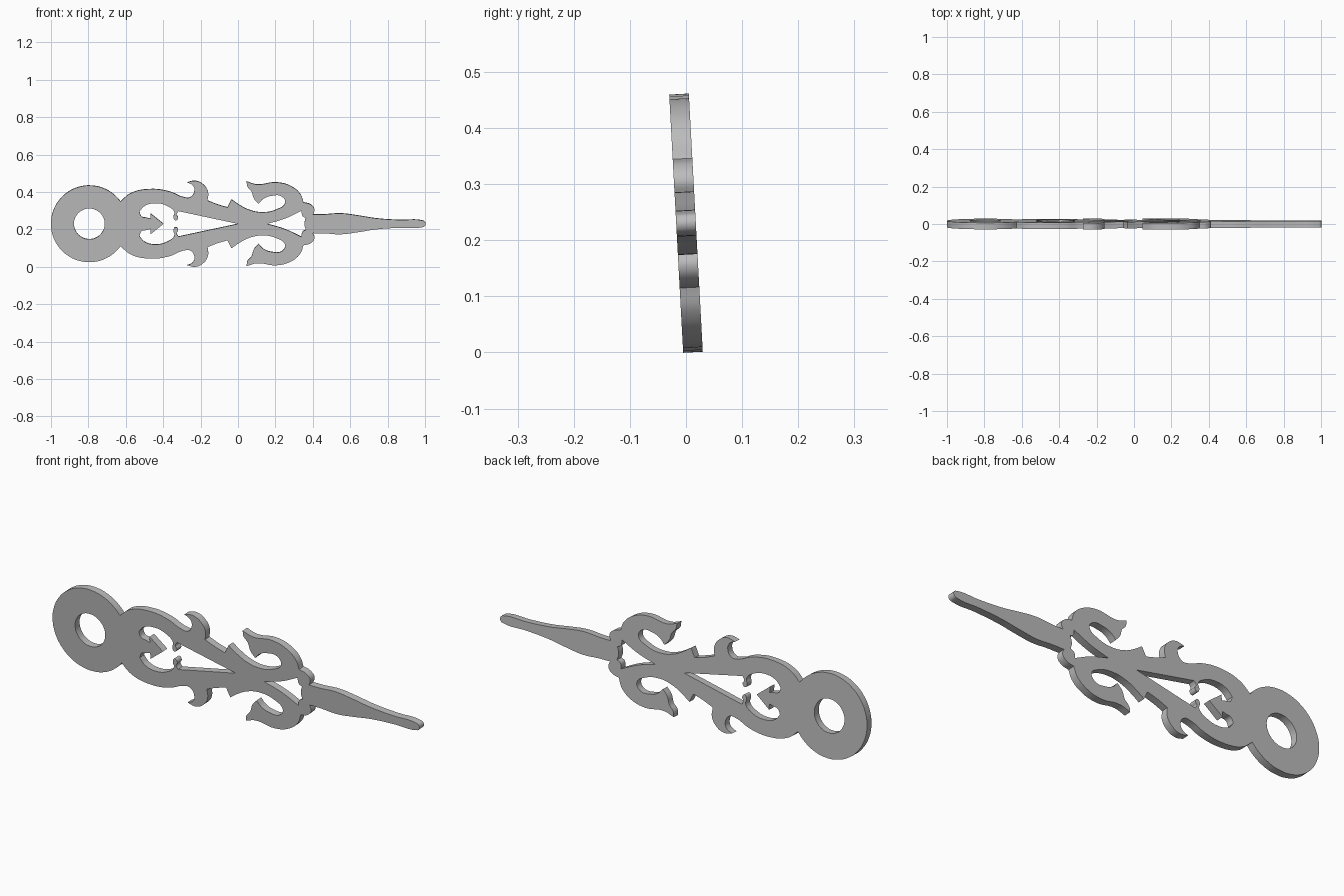
import bpy
from math import radians, sin, cos

cube = bpy.data.objects.get("Cube")
if cube:
    bpy.data.objects.remove(cube, do_unlink=True)

THICKNESS = 0.035
LEAN = 3.1
SMOOTH, CORNER = "AUTO", "VECTOR"


def smooth(*points):
    return [(x, v, SMOOTH) for x, v in points]


def corner(x, v):
    return [(x, v, CORNER)]


def arc(centre, radius, start, stop, steps):
    angles = [radians(start + (stop - start) * i / steps) for i in range(steps + 1)]
    return smooth(*[(centre + radius * cos(a), radius * sin(a)) for a in angles])


def mirrored(half):
    """Close an upper half outline with its reflection below the long axis."""
    lower = [(x, -v, kind) for x, v, kind in reversed(half) if abs(v) > 1e-4]
    return half + lower


def add_loop(curve, points):
    spline = curve.splines.new("BEZIER")
    spline.bezier_points.add(len(points) - 1)
    spline.use_cyclic_u = True
    spline.resolution_u = 6
    for knot, (x, v, kind) in zip(spline.bezier_points, points):
        knot.co = (x, v, 0)
        knot.handle_left_type = knot.handle_right_type = kind


# Mounting ring and swelling neck
ring = arc(-0.795, 0.205, 180, 48, 7) + corner(-0.628, 0.12)
neck = smooth((-0.575, 0.163), (-0.473, 0.186), (-0.366, 0.173), (-0.29, 0.143))

# Hooked thorn and the spur behind it
thorn = (smooth((-0.254, 0.143), (-0.233, 0.18), (-0.243, 0.207))
         + corner(-0.272, 0.222)
         + smooth((-0.227, 0.23), (-0.185, 0.21), (-0.16, 0.17))
         + corner(-0.163, 0.125))
spur = smooth((-0.11, 0.104)) + corner(-0.056, 0.088) + corner(-0.035, 0.131)

# Waist sweeping out into a curled leaf
waist = smooth((0.01, 0.1), (0.06, 0.075), (0.13, 0.062), (0.206, 0.077))
leaf = (smooth((0.252, 0.113), (0.233, 0.147), (0.18, 0.15), (0.136, 0.134))
        + corner(0.11, 0.107)
        + smooth((0.085, 0.136), (0.072, 0.174), (0.05, 0.2))
        + corner(0.046, 0.227)
        + smooth((0.1, 0.211), (0.206, 0.222), (0.286, 0.2), (0.334, 0.158))
        + corner(0.35, 0.115))

# Collar and tapering pointer
collar = smooth((0.388, 0.104), (0.409, 0.077)) + corner(0.401, 0.05)
pointer = smooth((0.463, 0.051), (0.548, 0.056), (0.64, 0.045), (0.735, 0.03),
                 (0.864, 0.021), (0.98, 0.019), (1.0, 0.01))

# Round opening with an arrowhead, running into a long wedge
wedge = corner(0, 0) + corner(-0.318, 0.068)
curl = smooth((-0.328, 0.05), (-0.32, 0.033), (-0.334, 0.018),
              (-0.345, 0.035), (-0.34, 0.062))
lobe = smooth((-0.377, 0.095), (-0.446, 0.11), (-0.5, 0.095)) + corner(-0.527, 0.066)
arrowhead = (smooth((-0.516, 0.04), (-0.49, 0.033)) + corner(-0.468, 0.027)
             + corner(-0.468, 0.056) + corner(-0.398, 0))

# Opening below the collar
eye = (corner(0.155, 0) + smooth((0.25, 0.028)) + corner(0.34, 0.07)
       + smooth((0.345, 0.042)) + corner(0.363, 0.032) + smooth((0.355, 0)))

outline = mirrored(ring + neck + thorn + spur + waist + leaf + collar + pointer)
shaft_hole = arc(-0.795, 0.082, 0, 330, 11)

curve = bpy.data.curves.new("clock_hand", "CURVE")
curve.dimensions = "2D"
curve.fill_mode = "BOTH"
curve.extrude = THICKNESS / 2
for loop in (outline, shaft_hole, mirrored(wedge + curl + lobe + arrowhead), mirrored(eye)):
    add_loop(curve, loop)

hand = bpy.data.objects.new("clock_hand", curve)
bpy.context.collection.objects.link(hand)
hand.rotation_euler.x = radians(90 + LEAN)
hand.location.z = 0.2305

# Turn the filled profile into a welded mesh with crisp rims
bpy.ops.object.select_all(action="DESELECT")
hand.select_set(True)
bpy.context.view_layer.objects.active = hand
bpy.ops.object.convert(target="MESH")
bpy.ops.object.mode_set(mode="EDIT")
bpy.ops.mesh.select_all(action="SELECT")
bpy.ops.mesh.remove_doubles(threshold=0.0002)
bpy.ops.mesh.normals_make_consistent(inside=False)
bpy.ops.object.mode_set(mode="OBJECT")
bpy.ops.object.shade_smooth_by_angle(angle=radians(30))

grey = bpy.data.materials.new("plain_grey")
grey.use_nodes = True
colour = (0.5, 0.5, 0.5, 1)
grey.diffuse_color = colour
grey.node_tree.nodes["Principled BSDF"].inputs["Base Color"].default_value = colour
hand.data.materials.clear()
hand.data.materials.append(grey)
